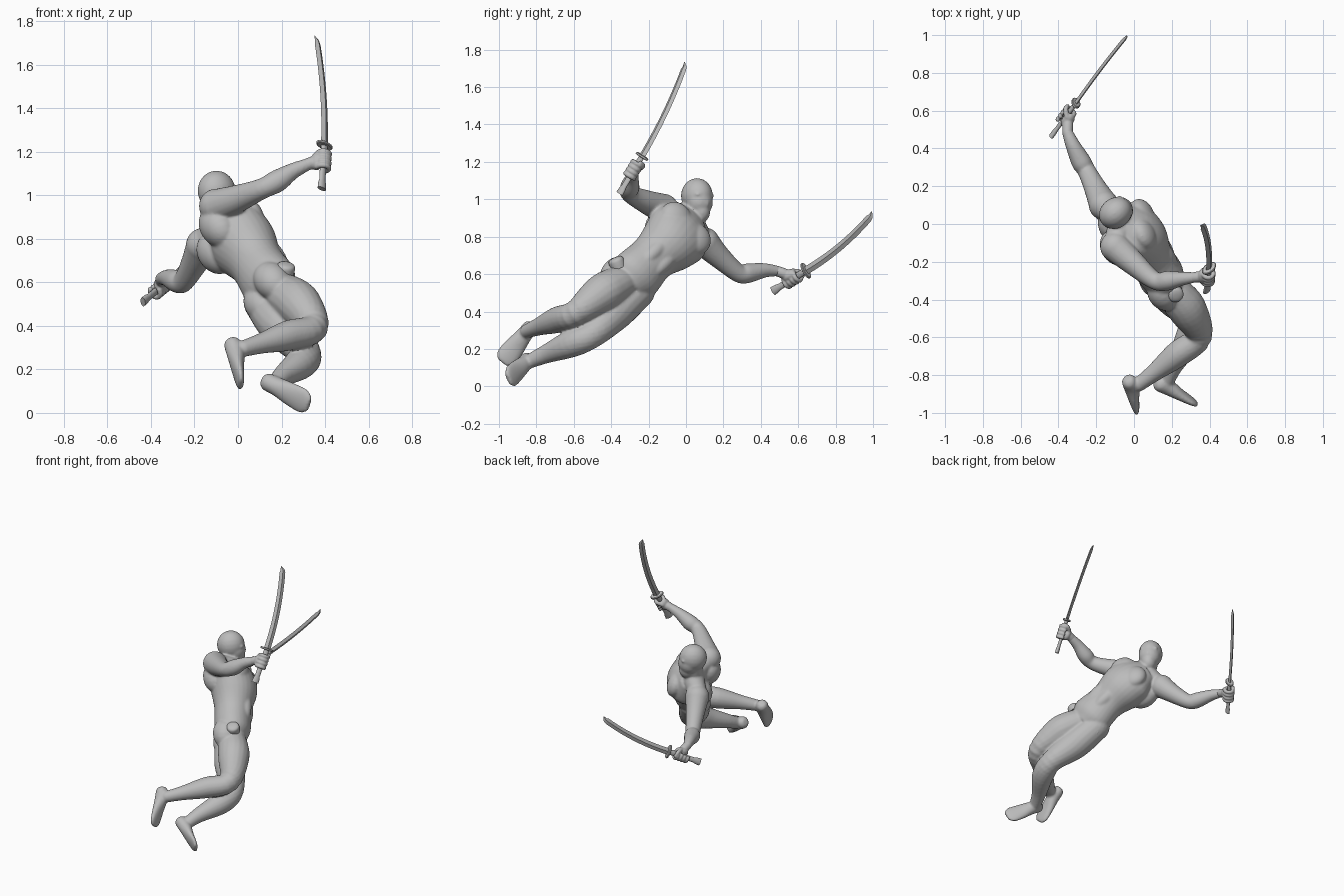
import bpy, bmesh, math
from mathutils import Vector, Matrix

if "Cube" in bpy.data.objects:
    bpy.data.objects.remove(bpy.data.objects["Cube"])

grey = bpy.data.materials.new("plain grey")
grey.use_nodes = True
grey.diffuse_color = (0.5, 0.5, 0.5, 1)
grey.node_tree.nodes["Principled BSDF"].inputs["Base Color"].default_value = (0.5, 0.5, 0.5, 1)


def finish(name, bm, voxel=0.0):
    """Turn a bmesh into an object; a voxel size fuses the overlapping forms."""
    bmesh.ops.recalc_face_normals(bm, faces=bm.faces)
    mesh = bpy.data.meshes.new(name)
    bm.to_mesh(mesh)
    bm.free()
    obj = bpy.data.objects.new(name, mesh)
    bpy.context.scene.collection.objects.link(obj)
    mesh.materials.append(grey)
    if voxel:
        fuse = obj.modifiers.new("fuse", 'REMESH')
        fuse.mode = 'VOXEL'
        fuse.voxel_size = voxel
        fuse.use_smooth_shade = True
        soft = obj.modifiers.new("soften", 'SMOOTH')
        soft.factor = 0.5
        soft.iterations = 8
    else:
        bpy.ops.object.select_all(action='DESELECT')
        obj.select_set(True)
        bpy.context.view_layer.objects.active = obj
        bpy.ops.object.shade_smooth_by_angle(angle=math.radians(35))


def spline(values, steps):
    """Catmull-Rom through a list of vectors."""
    out = []
    for i in range(len(values) - 1):
        p0, p1 = values[max(i - 1, 0)], values[i]
        p2, p3 = values[i + 1], values[min(i + 2, len(values) - 1)]
        for k in range(steps):
            t = k / steps
            out.append(0.5 * (2 * p1 + (p2 - p0) * t + (2 * p0 - 5 * p1 + 4 * p2 - p3) * t * t
                              + (3 * p1 - p0 - 3 * p2 + p3) * t ** 3))
    return out + [values[-1]]


def tube(bm, centres, widths, depths, sides, steps=5, count=18):
    """Loft elliptical rings along a path; sides give the width direction."""
    centres = spline([Vector(c) for c in centres], steps)
    sizes = spline([Vector((w, d)) for w, d in zip(widths, depths)], steps)
    sides = spline([Vector(s) for s in sides], steps)
    rings = []
    for i, c in enumerate(centres):
        along = (centres[min(i + 1, len(centres) - 1)] - centres[max(i - 1, 0)]).normalized()
        v = along.cross(sides[i]).normalized()
        u = v.cross(along)
        angles = [math.tau * k / count for k in range(count)]
        rings.append([bm.verts.new(c + u * math.cos(a) * sizes[i][0] + v * math.sin(a) * sizes[i][1])
                      for a in angles])
    for a, b in zip(rings, rings[1:]):
        for k in range(count):
            n = (k + 1) % count
            bm.faces.new((a[k], a[n], b[n], b[k]))
    bm.faces.new(rings[0])
    bm.faces.new(rings[-1])


def limb(bm, points):
    """Round limb through (x, y, z, radius) points with rounded ends."""
    radii = [p[3] for p in points]
    tube(bm, [p[:3] for p in points], radii, radii, [(0.13, 0.3, 0.95)] * len(points))
    for p in (points[0], points[-1]):
        blob(bm, Vector(p[:3]), (p[3],) * 3)


def blob(bm, centre, radii, axes=Matrix.Identity(3)):
    place = Matrix.Translation(centre) @ axes.to_4x4() @ Matrix.Diagonal((*radii, 1))
    bmesh.ops.create_uvsphere(bm, u_segments=20, v_segments=14, radius=1, matrix=place)


def frame(up, right):
    """Columns: right, up, forward."""
    up = Vector(up).normalized()
    fwd = up.cross(Vector(right)).normalized()
    return Matrix((fwd.cross(up), up, fwd)).transposed()


chest_axes = frame((-0.53, 0.6, 0.6), (0.15, -0.77, 0.62))
hip_axes = frame((-0.5, 0.62, 0.6), (0.47, -0.66, 0.59))
chest, pelvis = Vector((-0.015, -0.03, 0.825)), Vector((0.15, -0.275, 0.585))
belly = Vector((0.086, -0.18, 0.685))

# Torso
body = bmesh.new()
path = [(0.19, -0.32, 0.53), pelvis, belly, (0.032, -0.09, 0.765), chest, (-0.08, 0.03, 0.88)]
rights = [hip_axes.col[0].lerp(chest_axes.col[0], t) for t in (0, 0, 0.4, 0.8, 1, 1)]
tube(body, path, (0.09, 0.145, 0.13, 0.166, 0.178, 0.11), (0.08, 0.118, 0.122, 0.15, 0.134, 0.08),
     rights, count=28)

# Chest, back, stomach and buttock muscles
mid_axes = frame(chest - pelvis, rights[2])
for s in (1, -1):
    blob(body, chest + chest_axes @ Vector((s * 0.075, -0.005, 0.072)), (0.092, 0.088, 0.058), chest_axes)
    blob(body, chest + chest_axes @ Vector((s * 0.082, 0, -0.097)), (0.09, 0.11, 0.08), chest_axes)
    blob(body, pelvis + hip_axes @ Vector((s * 0.066, -0.05, -0.05)), (0.082, 0.105, 0.082), hip_axes)
    blob(body, belly + mid_axes @ Vector((s * 0.04, 0, 0.082)), (0.045, 0.12, 0.046), mid_axes)

# Shoulder girdle, neck and head
limb(body, [(-0.1, -0.1, 0.94, 0.06), (-0.07, 0.01, 0.88, 0.075), (-0.15, 0.08, 0.79, 0.06)])
limb(body, [(-0.07, 0.0, 0.85, 0.07), (-0.09, 0.035, 0.9, 0.06), (-0.098, 0.052, 0.96, 0.056)])
head = Vector((-0.098, 0.058, 1.02))
head_axes = frame((-0.1, 0, 1), (0.62, -0.78, 0.06))
blob(body, head, (0.081, 0.094, 0.091), head_axes)
blob(body, head + head_axes @ Vector((0, -0.035, 0.02)), (0.074, 0.08, 0.074), head_axes)
blob(body, head + head_axes @ Vector((0, -0.085, 0.03)), (0.052, 0.066, 0.056), head_axes)
blob(body, head + head_axes @ Vector((0, -0.045, 0.084)), (0.012, 0.024, 0.013), head_axes)
for s in (1, -1):
    blob(body, head + head_axes @ Vector((s * 0.03, -0.002, 0.07)), (0.034, 0.012, 0.013), head_axes)

# Arms
limb(body, [(-0.1, -0.12, 0.95, 0.08), (0.0, -0.21, 0.985, 0.064), (0.11, -0.3, 1.03, 0.048),
            (0.18, -0.3, 1.065, 0.052), (0.25, -0.29, 1.11, 0.038), (0.315, -0.283, 1.14, 0.029)])
limb(body, [(-0.16, 0.1, 0.77, 0.08), (-0.2, 0.18, 0.69, 0.062), (-0.25, 0.28, 0.605, 0.049),
            (-0.28, 0.33, 0.605, 0.053), (-0.325, 0.42, 0.62, 0.039), (-0.352, 0.485, 0.617, 0.029)])

# Legs
limb(body, [(0.185, -0.325, 0.56, 0.085), (0.23, -0.385, 0.535, 0.1), (0.287, -0.46, 0.49, 0.102),
            (0.345, -0.595, 0.39, 0.07), (0.23, -0.69, 0.355, 0.07), (0.11, -0.785, 0.32, 0.048),
            (0.025, -0.85, 0.295, 0.038)])
limb(body, [(0.12, -0.26, 0.51, 0.095), (0.2, -0.38, 0.4, 0.102), (0.305, -0.5, 0.28, 0.075),
            (0.29, -0.61, 0.23, 0.075), (0.21, -0.75, 0.172, 0.05), (0.17, -0.845, 0.13, 0.038)])


# Feet
def foot(bm, heel, toe, ankle):
    heel, along = Vector(heel), Vector(toe) - Vector(heel)
    up = Vector(ankle) - heel
    up = (up - along * up.dot(along) / along.length_squared).normalized()
    lift = (0.034, 0.036, 0.038, 0.026, 0.018, 0.014)
    centres = [heel + along * t + up * h for t, h in zip((0, 0.08, 0.3, 0.6, 0.87, 1), lift)]
    tube(bm, centres, (0.02, 0.04, 0.044, 0.057, 0.06, 0.035), (0.022, 0.038, 0.042, 0.03, 0.02, 0.013),
         [along.cross(up)] * 6)


foot(body, (-0.068, -0.825, 0.33), (0.0, -0.985, 0.125), (0.03, -0.845, 0.295))
foot(body, (0.095, -0.87, 0.145), (0.322, -0.962, 0.035), (0.175, -0.835, 0.135))
finish("body", body, 0.007)

# Low round fittings on both hips
for label, s in (("right", 1), ("left", -1)):
    knob = bmesh.new()
    hub = pelvis + hip_axes @ Vector((s * 0.138, -0.046, 0))
    out = hip_axes @ Vector((s * 0.865, 0.22, -0.08))
    tube(knob, [hub + out * h for h in (-0.04, 0.0, 0.015, 0.022, 0.025)],
         (0.042, 0.043, 0.038, 0.026, 0.01), (0.042, 0.043, 0.038, 0.026, 0.01),
         [hip_axes.col[1]] * 5, steps=2)
    finish(label + "_hip_fitting", knob)


# Fists wrapped around a grip
def fist(name, centre, axis, wrist):
    bm = bmesh.new()
    centre, wrist, axis = Vector(centre), Vector(wrist), Vector(axis).normalized()
    back = wrist - centre
    back = (back - axis * back.dot(axis)).normalized()
    side = axis.cross(back)
    axes = Matrix((back, axis, side)).transposed()
    blob(bm, centre + back * 0.03, (0.026, 0.046, 0.034), axes)
    limb(bm, [(*wrist, 0.028), (*wrist.lerp(centre + back * 0.03, 0.6), 0.029),
              (*(centre + back * 0.025), 0.026)])
    for i in range(4):
        mid = centre + axis * (i - 1.5) * 0.025
        arc = [mid + (back * math.cos(a) + side * math.sin(a)) * 0.028
               for a in (0.5, 1.3, 2.1, 2.9, 3.7, 4.4)]
        limb(bm, [(*p, 0.0125) for p in arc])
    limb(bm, [(*(centre + back * 0.03 - side * 0.02 + axis * 0.02), 0.015),
              (*(centre - side * 0.032 + axis * 0.045), 0.013),
              (*(centre - back * 0.024 - side * 0.015 + axis * 0.052), 0.011)])
    finish(name, bm, 0.004)


# Curved swords: grip, guard and blade
def sword(label, pommel, guard, tip, bow):
    pommel, guard, tip, bow = (Vector(v) for v in (pommel, guard, tip, bow))
    wide, axis = bow.normalized(), (guard - pommel).normalized()
    bm = bmesh.new()
    tube(bm, [pommel, pommel.lerp(guard, 0.12), pommel.lerp(guard, 0.2), guard],
         (0.024, 0.022, 0.017, 0.018), (0.013, 0.013, 0.011, 0.012), [wide] * 4, steps=1)
    finish(label + "_sword_grip", bm)
    bm = bmesh.new()
    tube(bm, [guard + axis * h for h in (-0.007, -0.004, 0.004, 0.007)],
         (0.042, 0.046, 0.046, 0.042), (0.022, 0.026, 0.026, 0.022), [wide] * 4, steps=1, count=24)
    finish(label + "_sword_guard", bm)
    bm = bmesh.new()
    control = (guard + tip) / 2 + bow * 2
    ts = [i / 14 for i in range(14)] + [0.96, 1]
    centres = [guard * (1 - t) ** 2 + control * 2 * t * (1 - t) + tip * t * t for t in ts]
    widths = [0.022 - 0.003 * t for t in ts[:-2]] + [0.014, 0.002]
    centres[-1] -= wide * 0.012
    tube(bm, centres, widths, [0.01] * 14 + [0.007, 0.001], [wide] * 16, steps=1, count=4)
    finish(label + "_sword_blade", bm)


sword("right", (0.385, -0.355, 1.03), (0.397, -0.235, 1.23), (0.36, 0.0, 1.73), (0.013, 0.0125, -0.005))
sword("left", (-0.437, 0.465, 0.51), (-0.308, 0.64, 0.618), (-0.033, 1.0, 0.925), (0.003, 0.012, -0.0168))
fist("right_hand", (0.391, -0.28, 1.157), (0.01, 0.12, 0.2), (0.315, -0.283, 1.14))
fist("left_hand", (-0.36, 0.568, 0.574), (0.127, 0.173, 0.106), (-0.352, 0.485, 0.617))
